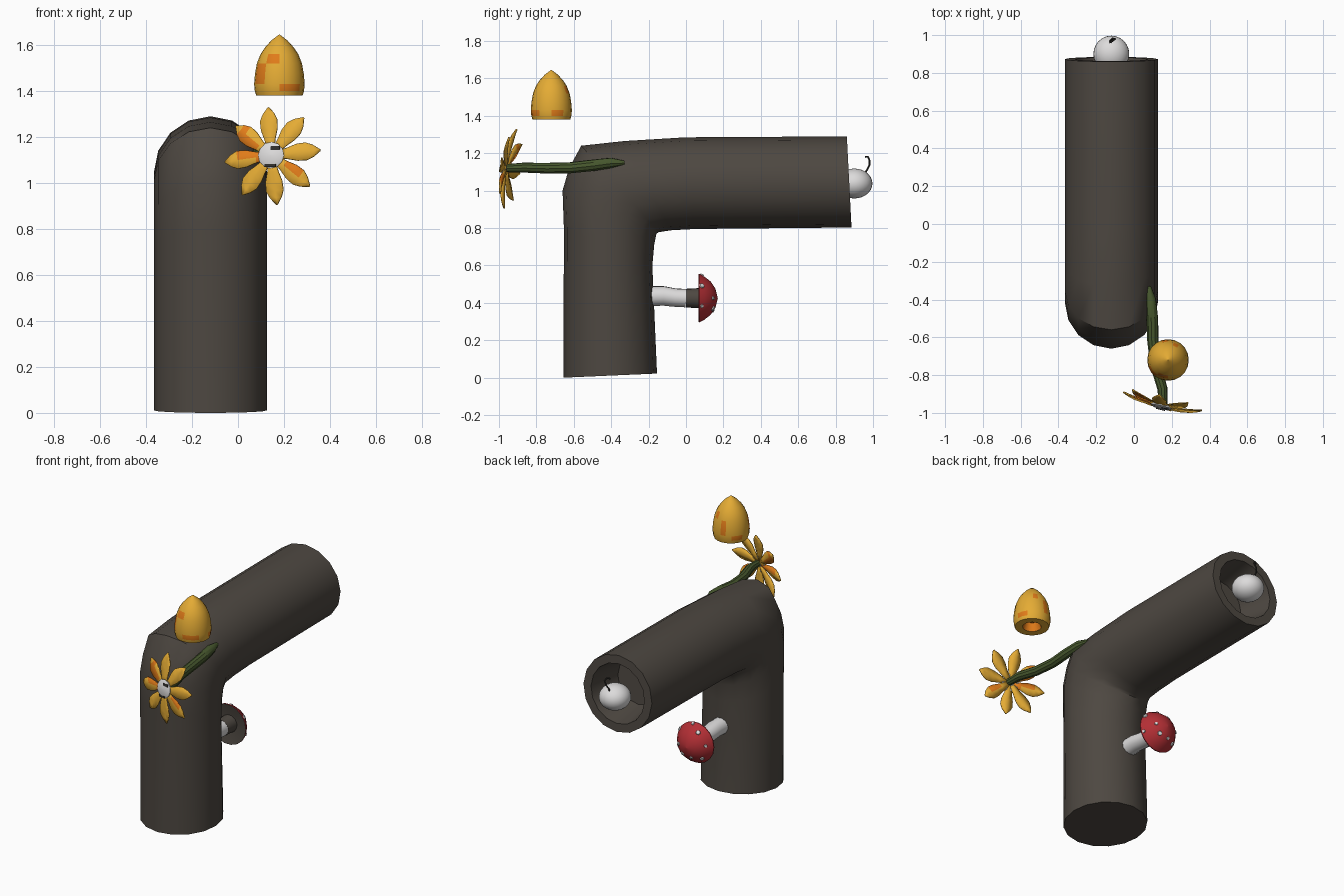
import bpy, bmesh, math
from mathutils import Vector, Matrix

if "Cube" in bpy.data.objects:
    bpy.data.objects.remove(bpy.data.objects["Cube"])


def material(name, r, g, b):
    m = bpy.data.materials.new(name)
    m.diffuse_color = (r, g, b, 1)
    m.use_nodes = True
    m.node_tree.nodes["Principled BSDF"].inputs["Base Color"].default_value = m.diffuse_color
    return m


BARK = material("dark_bark", 0.075, 0.064, 0.053)
WHITE = material("off_white", 0.72, 0.71, 0.71)
RED = material("mushroom_red", 0.45, 0.028, 0.035)
GOLD = material("golden_yellow", 0.78, 0.41, 0.035)
ORANGE = material("deep_orange", 0.75, 0.20, 0.01)
GREEN = material("stem_green", 0.065, 0.10, 0.028)
BLACK = material("near_black", 0.03, 0.028, 0.025)


def finish(bm, name, mats, angle=35, normals=True):
    if normals:
        bmesh.ops.recalc_face_normals(bm, faces=bm.faces)
    me = bpy.data.meshes.new(name)
    bm.to_mesh(me)
    bm.free()
    for m in mats:
        me.materials.append(m)
    ob = bpy.data.objects.new(name, me)
    bpy.context.collection.objects.link(ob)
    bpy.ops.object.select_all(action='DESELECT')
    ob.select_set(True)
    bpy.context.view_layer.objects.active = ob
    bpy.ops.object.shade_smooth_by_angle(angle=math.radians(angle))
    return ob


def skin(rings, close=True):
    """Join rings of points into a tube, capping both ends."""
    bm = bmesh.new()
    vs = [[bm.verts.new(p) for p in ring] for ring in rings]
    n = len(rings[0])
    for a, b in zip(vs, vs[1:]):
        for i in range(n):
            j = (i + 1) % n
            bm.faces.new((a[i], a[j], b[j], b[i]))
    if close:
        bm.faces.new(vs[0][::-1])
        bm.faces.new(vs[-1])
    return bm


def lathe(profile, mat, n):
    """Turn (radius, height) points about local z, then place with mat."""
    return skin([[mat @ Vector((max(r, 0.0005) * math.cos(2 * math.pi * i / n),
                                max(r, 0.0005) * math.sin(2 * math.pi * i / n), h))
                  for i in range(n)] for r, h in profile])


def tube(points, radii, n):
    pts = [Vector(p) for p in points]
    rings = []
    for k, p in enumerate(pts):
        d = (pts[min(k + 1, len(pts) - 1)] - pts[max(k - 1, 0)]).normalized()
        u = d.cross(Vector((1, 0, 0.2))).normalized()
        v = d.cross(u)
        rings.append([p + radii[k] * (u * math.cos(2 * math.pi * i / n) + v * math.sin(2 * math.pi * i / n))
                      for i in range(n)])
    return skin(rings)


# bent trunk: each section given by its outer and inner (y, z) points
CX, R, N = -0.12, 0.246, 16
sections = [((-0.655, 0.0), (-0.155, 0.022)), ((-0.653, 0.8), (-0.18, 0.6)),
            ((-0.66, 1.0), (-0.17, 0.71)), ((-0.625, 1.12), (-0.158, 0.77)),
            ((-0.56, 1.24), (-0.145, 0.778)), ((-0.33, 1.265), (-0.08, 0.788)),
            ((0.0, 1.285), (0.05, 0.795)), ((0.86, 1.29), (0.885, 0.803))]


def section(o, i, s=1.0, dy=0.0):
    o, i = Vector((0, *o)), Vector((0, *i))
    c, h = (o + i) / 2, (o - i) / 2
    return [c + s * h * math.cos(2 * math.pi * k / N)
            + Vector((CX + s * R * math.sin(2 * math.pi * k / N), dy, 0)) for k in range(N)]


rings = [section(o, i) for o, i in sections]
rings.append(section(*sections[-1], s=0.78))              # rim
rings.append(section(*sections[-1], s=0.62, dy=-0.22))    # hollow end
finish(skin(rings), "hollow_trunk", [BARK])

# ball in the open end, with its thin curled fuse
bm = bmesh.new()
bmesh.ops.create_uvsphere(bm, u_segments=24, v_segments=14, radius=1,
                          matrix=Matrix.Translation((CX, 0.90, 1.038)) @ Matrix.Diagonal((0.095, 0.097, 0.08, 1)))
finish(bm, "ball", [WHITE])
finish(tube([(-0.12, 0.955, 1.09), (-0.125, 0.97, 1.115), (-0.115, 0.982, 1.14), (-0.10, 0.98, 1.165),
             (-0.11, 0.972, 1.182), (-0.13, 0.96, 1.18)], [0.005] * 6, 6), "fuse", [BLACK])

# mushroom growing out of the back of the trunk
BACK = Matrix.Rotation(-math.pi / 2, 4, 'X')              # local z -> +y
finish(tube([(CX, -0.22, 0.435), (CX, -0.12, 0.437), (CX, -0.06, 0.428), (CX, 0.0, 0.425)],
            [0.055, 0.053, 0.05, 0.05], 12), "mushroom_stem", [WHITE])
finish(tube([(CX, 0.0, 0.425), (CX, 0.04, 0.425), (CX, 0.085, 0.425)],
            [0.051, 0.053, 0.056], 12), "mushroom_collar", [BARK])
place = Matrix.Translation((CX, 0, 0.425)) @ BACK
cap_profile = [(0.04, 0.085), (0.13, 0.066), (0.131, 0.072), (0.117, 0.098), (0.09, 0.132), (0.05, 0.158), (0, 0.17)]
bm = lathe(cap_profile, place, 18)
bm.normal_update()
bmesh.ops.recalc_face_normals(bm, faces=bm.faces)
for f in bm.faces:
    f.material_index = 1 if f.normal.y < -0.2 else 0      # underside is bark coloured
finish(bm, "mushroom_cap", [RED, BARK])


# white flecks on the cap: small thin discs lying on its slope
bm = bmesh.new()
for k in range(9):
    a = k * 2.4
    seg = (5, 4, 3)[k % 3]
    (r0, h0), (r1, h1) = cap_profile[seg - 1], cap_profile[seg]
    n = Vector(((h1 - h0) * math.cos(a), (h1 - h0) * math.sin(a), r0 - r1)).normalized()
    p = Vector(((r0 + r1) / 2 * math.cos(a), (r0 + r1) / 2 * math.sin(a), (h0 + h1) / 2)) + n * 0.002
    rot = n.to_track_quat('Z', 'Y').to_matrix().to_4x4()
    rad = 0.011 + 0.004 * (k % 2)
    bmesh.ops.create_cone(bm, cap_ends=True, segments=7, radius1=rad, radius2=rad * 0.8, depth=0.006,
                          matrix=place @ Matrix.Translation(p) @ rot)
finish(bm, "mushroom_spots", [WHITE])

# floating pointed bud, hollow underneath, with orange patches
bud = Vector((0.18, -0.72, 0))
bm = lathe([(0.04, 1.43), (0.055, 1.38), (0.101, 1.38), (0.107, 1.40), (0.11, 1.43), (0.106, 1.475), (0.098, 1.52),
            (0.082, 1.56), (0.062, 1.59), (0.035, 1.62), (0, 1.646)], Matrix.Translation(bud), 20)
for f in bm.faces:
    c = f.calc_center_median() - bud
    a = math.degrees(math.atan2(c.y, c.x)) % 360
    r = math.hypot(c.x, c.y)
    low = 1.39 < c.z < 1.432 and (265 < a < 325 or 0 < a < 40 or 120 < a < 170)
    high = 1.50 < c.z < 1.57 and (225 < a < 265 or 45 < a < 70)
    side = 1.43 < c.z < 1.50 and (195 < a < 232 or 85 < a < 100)
    inner = r < 0.05 and c.z < 1.44
    f.material_index = 1 if (low or high or side or inner) else 0
finish(bm, "pointed_bud", [GOLD, ORANGE])

# flower frame: u across, v up, n facing forward
centre = Vector((0.145, -0.962, 1.12))
n = Vector((-0.24, -0.95, 0.13)).normalized()
u = Vector((0, 0, 1)).cross(n) * -1
u = u.normalized() if u.x > 0 else -u.normalized()
v = (u.cross(n)).normalized()
v = v if v.z > 0 else -v
outline = [(0.02, 0.015), (0.07, 0.024), (0.115, 0.037), (0.155, 0.039), (0.185, 0.026), (0.215, 0.003)]

# eight leaf-shaped petals with a shallow central fold
bm = bmesh.new()
for k in range(8):
    a = math.radians(97 + 45 * k)
    d, s = u * math.cos(a) + v * math.sin(a), v * math.cos(a) - u * math.sin(a)
    rows = []
    for r, w in outline:
        mid = centre + d * r - n * (0.5 * r * r + 0.003 * (k % 2))
        rows.append([bm.verts.new(p) for p in (mid - s * w + n * w * 0.15, mid - n * 0.003, mid + s * w + n * w * 0.15)])
    for q, (A, B) in enumerate(zip(rows, rows[1:])):
        for j in (0, 1):
            f = bm.faces.new((A[j], A[j + 1], B[j + 1], B[j]))
            f.material_index = 1 if (k in (1, 2, 5) and q in (1, 2) and j == k % 2) \
                or (k == 1 and q == 3) or (k == 2 and q == 0) else 0
petals = finish(bm, "flower_petals", [GOLD, ORANGE], normals=False)
thick = petals.modifiers.new("thickness", 'SOLIDIFY')
thick.thickness = 0.006
thick.offset = 0

# flower centre with a small dark mark
face = Matrix((u, v, n)).transposed().to_4x4()
finish(lathe([(0.055, -0.004), (0.058, 0.006), (0.045, 0.013), (0, 0.016)],
             Matrix.Translation(centre) @ face, 12), "flower_centre", [WHITE])
bm = bmesh.new()
for x, y, w, h in ((0.02, 0.03, 0.04, 0.016), (0.0, -0.047, 0.05, 0.012)):
    bmesh.ops.create_cube(bm, size=1, matrix=Matrix.Translation(centre + u * x + v * y + n * 0.0125) @ face
                          @ Matrix.Diagonal((w, h, 0.006, 1)))
finish(bm, "flower_marks", [BLACK])

# flower stem leaning out of the side of the trunk
finish(tube([(0.155, -0.96, 1.12), (0.15, -0.87, 1.123), (0.115, -0.75, 1.12), (0.10, -0.62, 1.122),
             (0.097, -0.50, 1.135), (0.088, -0.40, 1.148), (0.078, -0.33, 1.148)],
            [0.022, 0.027, 0.029, 0.03, 0.031, 0.028, 0.012], 10), "flower_stem", [GREEN])
